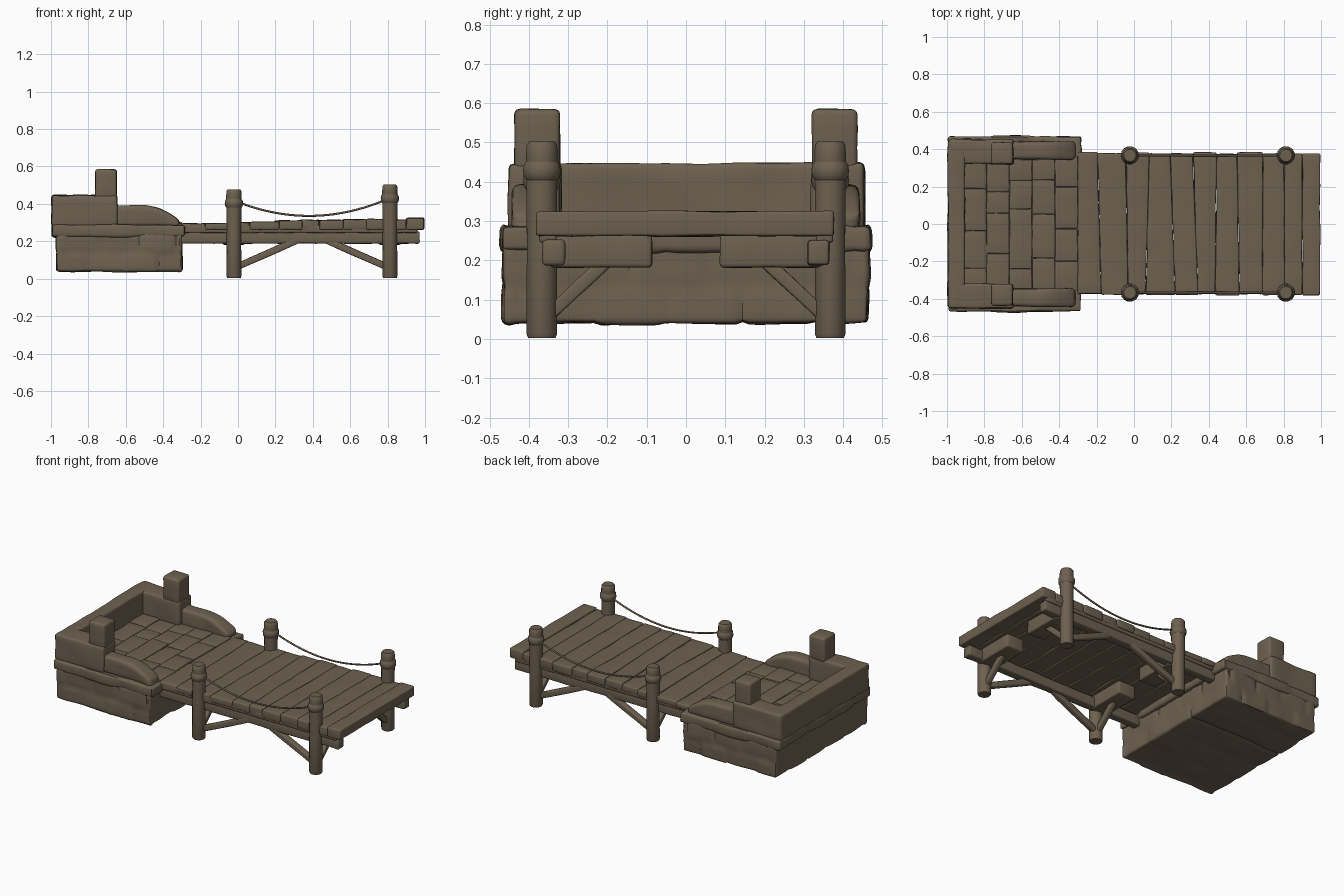
import bpy, bmesh, math, random
from mathutils import Vector, noise

if "Cube" in bpy.data.objects:
    bpy.data.objects.remove(bpy.data.objects["Cube"])

random.seed(4)
mat = bpy.data.materials.new("weathered brown")
mat.diffuse_color = (0.155, 0.12, 0.08, 1)
mat.use_nodes = True
mat.node_tree.nodes["Principled BSDF"].inputs["Base Color"].default_value = mat.diffuse_color


def finish(bm, name, angle=35):
    bmesh.ops.recalc_face_normals(bm, faces=bm.faces)
    me = bpy.data.meshes.new(name)
    bm.to_mesh(me)
    bm.free()
    me.materials.append(mat)
    ob = bpy.data.objects.new(name, me)
    bpy.context.collection.objects.link(ob)
    bpy.ops.object.select_all(action='DESELECT')
    ob.select_set(True)
    bpy.context.view_layer.objects.active = ob
    bpy.ops.object.shade_smooth_by_angle(angle=math.radians(angle))
    return ob


def rough_box(name, lo, hi, r=0.012, step=0.06, amp=0.004, freq=9, shape=None):
    """Box with rounded edges, a fine grid and gentle carved unevenness."""
    lo, hi = Vector(lo), Vector(hi)
    bm = bmesh.new()
    bmesh.ops.create_cube(bm, size=1)
    for v in bm.verts:
        v.co = Vector([(lo[i] + hi[i]) / 2 + v.co[i] * (hi[i] - lo[i]) for i in range(3)])
    for i in range(3):
        a, b = lo[i] + r, hi[i] - r
        n = max(1, round((b - a) / step))
        cuts = [a + (b - a) * k / n for k in range(n + 1)] + [lo[i] + r * .4, hi[i] - r * .4]
        for c in cuts:
            co, no = Vector((0, 0, 0)), Vector((0, 0, 0))
            co[i], no[i] = c, 1
            bmesh.ops.bisect_plane(bm, geom=bm.verts[:] + bm.edges[:] + bm.faces[:],
                                   plane_co=co, plane_no=no)
    for v in bm.verts:
        q = Vector([min(max(v.co[i], lo[i] + r), hi[i] - r) for i in range(3)])
        d = v.co - q
        n = d.normalized()
        p = q + n * r
        p += n * amp * noise.noise(p * freq + lo * 3)
        v.co = shape(p, n) if shape else p
    return finish(bm, name)


def pole(name, a, b, rings, sides=14):
    """Round post; rings are (fraction along, radius)."""
    a, b = Vector(a), Vector(b)
    rot = (b - a).to_track_quat('Z', 'Y')
    bm = bmesh.new()
    loops = []
    for t, r in rings:
        c = a.lerp(b, t)
        loops.append([bm.verts.new(c + rot @ Vector((r * math.cos(2 * math.pi * k / sides),
                      r * math.sin(2 * math.pi * k / sides), 0))) for k in range(sides)])
    for l0, l1 in zip(loops, loops[1:]):
        for k in range(sides):
            bm.faces.new((l0[k], l0[(k + 1) % sides], l1[(k + 1) % sides], l1[k]))
    bm.faces.new(loops[0][::-1])
    bm.faces.new(loops[-1])
    return finish(bm, name)


def beam(name, a, b, w, h):
    """Square timber between two points."""
    a, b = Vector(a), Vector(b)
    L = (b - a).length
    ob = rough_box(name, (-w / 2, -h / 2, 0), (w / 2, h / 2, L), 0.007, 0.08, 0.003)
    ob.matrix_world = (b - a).to_track_quat('Z', 'Y').to_matrix().to_4x4()
    ob.location = a
    return ob


def mortar(courses, width):
    """Shape rule: press shallow joints between staggered stones."""
    def f(p, n):
        row = sum(p.z > c for c in courses)
        depth = 0.0
        if abs(n.z) < 0.7:
            depth = max([1 - abs(p.z - c) / 0.014 for c in courses] + [0])
        u = p.x if abs(n.y) > abs(n.x) else p.y
        s = (u / width + 0.5 * row + 0.25) % 1
        depth = max(depth, 1 - min(s, 1 - s) * width / 0.014)
        cell = noise.noise(Vector((math.floor(u / width + 0.5 * row + 0.25) * 3.7, row * 5.3, 0.5)))
        return p - n * (0.007 * max(depth, 0) - 0.006 * cell)
    return f


# Stone platform: base, ledge, floor
rough_box("stone_base", (-0.97, -0.465, 0.04), (-0.30, 0.465, 0.245), 0.014, 0.018, 0.008, 7,
          mortar([0.135], 0.19))
rough_box("stone_ledge", (-0.995, -0.47, 0.222), (-0.28, 0.47, 0.29), 0.016, 0.025, 0.006, 8,
          mortar([], 0.24))
for i in range(5):
    x0 = -0.91 + i * 0.122
    cuts = [-0.36, -0.2 + random.uniform(-.07, .07), 0.02 + random.uniform(-.07, .07),
            0.2 + random.uniform(-.05, .05), 0.36]
    for y0, y1 in zip(cuts, cuts[1:]):
        z = 0.300 + random.uniform(-0.004, 0.004)
        rough_box("floor_slab", (x0, y0, 0.27), (x0 + 0.121, y1, z), 0.006, 0.06, 0.003)


# Parapet walls, falling shoulders and corner blocks
def shoulder(p, n):
    t = max(0, (p.x + 0.52) / 0.20)
    p.z -= max(0, p.z - 0.28) / 0.115 * 0.075 * t ** 2
    return p


rough_box("back_wall", (-0.995, -0.45, 0.28), (-0.905, 0.45, 0.447), 0.014, 0.03, 0.007, 8)
for s in (-1, 1):
    def ys(a, b):
        return sorted((s * a, s * b))
    y0, y1 = ys(0.32, 0.452)
    rough_box("side_wall", (-0.985, y0, 0.28), (-0.645, y1, 0.447), 0.014, 0.03, 0.007, 8)
    y0, y1 = ys(0.345, 0.442)
    rough_box("wall_shoulder", (-0.67, y0, 0.28), (-0.315, y1, 0.393), 0.022, 0.025, 0.006, 9, shoulder)
    y0, y1 = ys(0.32, 0.437)
    rough_box("pillar_block", (-0.763, y0, 0.43), (-0.648, y1, 0.585), 0.015, 0.04, 0.004)

# Deck planks with slightly slanted seams
N = 10
edges = [-0.30 + 1.23 * i / N + (random.uniform(-0.02, 0.02) if 0 < i < N else 0) for i in range(N + 1)]
edges[-1] = 0.90
edges.append(0.995)
slant = [0] + [random.uniform(-0.04, 0.04) for i in range(N - 1)] + [0.0, 0]
for i in range(N + 1):
    a, b = edges[i], edges[i + 1]

    def skew(p, n, a=a, b=b, sa=slant[i], sb=slant[i + 1]):
        t = (p.x - a) / (b - a)
        p.x += (sa * (1 - t) + sb * t) * p.y
        return p
    top = 0.296 + 0.022 * min(1, max(0, (a + 0.3) / 0.8)) + random.uniform(-0.003, 0.003)
    if i == N:
        top = 0.325
    e = random.uniform(-0.005, 0.005)
    rough_box("deck_plank", (a, -0.378 + e, 0.262), (b, 0.38 + e, top), 0.008, 0.04, 0.004, 8, skew)

# Stringers, posts, braces and ropes on both sides
for s in (-1, 1):
    rough_box("stringer", (-0.32, s * 0.337 - 0.028, 0.188), (0.97, s * 0.337 + 0.028, 0.252),
              0.01, 0.06, 0.004)
    rough_box("side_rail", (-0.30, s * 0.352 - 0.022, 0.245), (0.96, s * 0.352 + 0.022, 0.285),
              0.008, 0.06, 0.003)
    for px, h, d in ((-0.022, 0.478, 1), (0.812, 0.503, -1)):
        y = s * 0.367
        pole("post", (px, y, 0.003), (px, y, h),
             [(0, 0.036), (0.02, 0.04), (0.5, 0.039), (0.93, 0.041), (0.98, 0.04), (1, 0.033)])
        c = h - 0.075
        pole("post_collar", (px, y, c - 0.024), (px, y, c + 0.024),
             [(0, 0.04), (0.2, 0.047), (0.5, 0.049), (0.8, 0.047), (1, 0.04)])
        # cross-beam stub under the deck
        q0, q1 = sorted((s * 0.087, s * 0.345))
        rough_box("crossbeam_stub", (px - 0.06, q0, 0.182), (px + 0.06, q1, 0.268), 0.01, 0.06, 0.003)
        # knee braces along and across
        beam("long_brace", (px + d * 0.02, s * 0.357, 0.065), (px + d * 0.36, s * 0.345, 0.215), 0.036, 0.036)
        beam("cross_brace", (px, s * 0.355, 0.055), (px, s * 0.195, 0.205), 0.034, 0.034)
    # sagging rope
    cu = bpy.data.curves.new("rope", 'CURVE')
    cu.dimensions = '3D'
    cu.bevel_depth = 0.0055
    cu.bevel_resolution = 2
    sp = cu.splines.new('POLY')
    sp.points.add(20)
    for k in range(21):
        t = k / 20
        sp.points[k].co = (0.0 + 0.79 * t, s * 0.367, 0.41 + 0.012 * t - 0.08 * 4 * t * (1 - t), 1)
    cu.materials.append(mat)
    bpy.context.collection.objects.link(bpy.data.objects.new("rope", cu))
